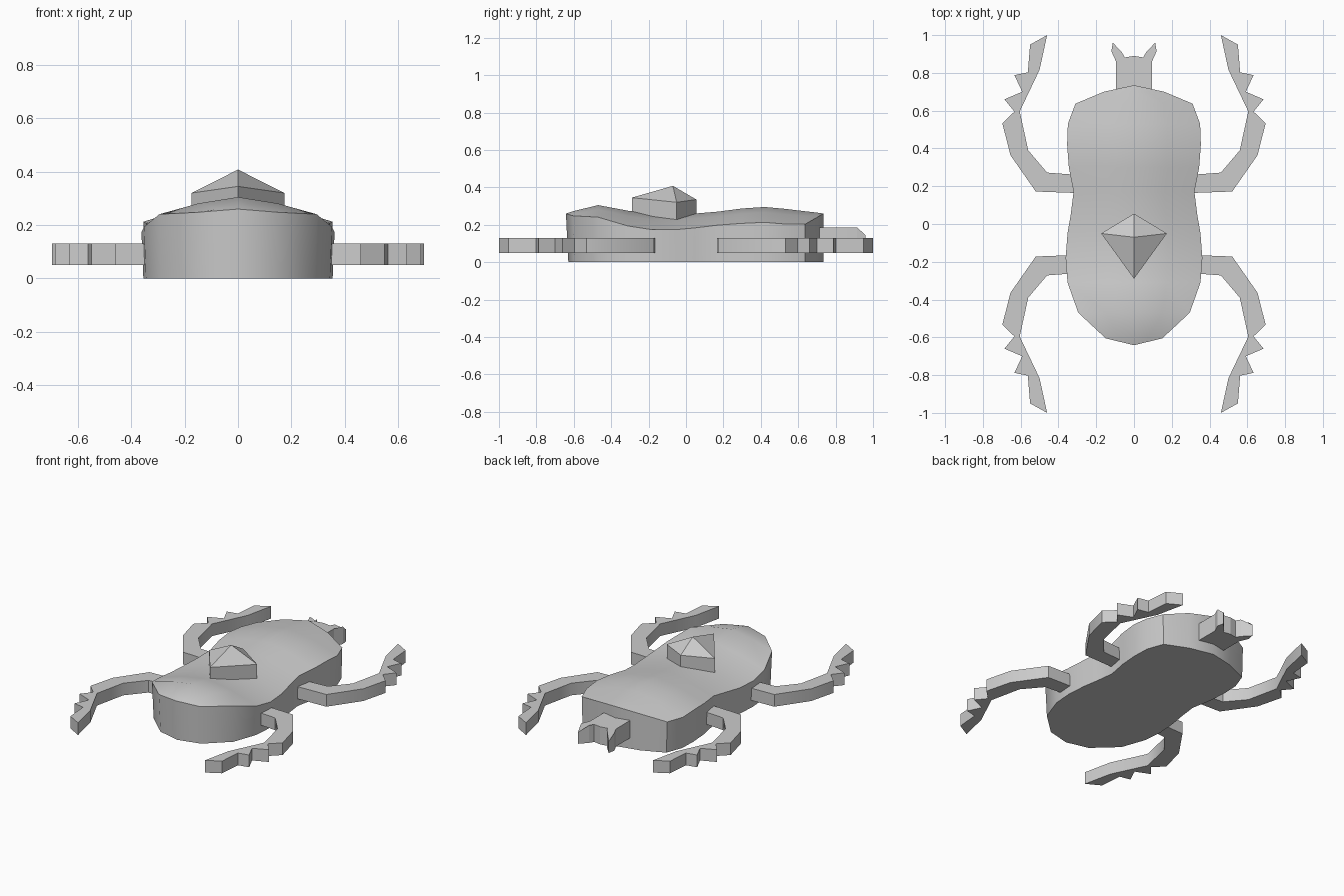
import bpy
import bmesh

if "Cube" in bpy.data.objects:
    bpy.data.objects.remove(bpy.data.objects["Cube"])


def finish(bm, name, smooth=None):
    bmesh.ops.remove_doubles(bm, verts=bm.verts, dist=0.0005)
    bmesh.ops.recalc_face_normals(bm, faces=bm.faces)
    mesh = bpy.data.meshes.new(name)
    bm.to_mesh(mesh)
    bm.free()
    ob = bpy.data.objects.new(name, mesh)
    bpy.context.collection.objects.link(ob)
    if smooth:
        bpy.ops.object.select_all(action='DESELECT')
        ob.select_set(True)
        bpy.context.view_layer.objects.active = ob
        bpy.ops.object.shade_smooth_by_angle(angle=smooth)
    return ob


def prism(name, outline, z0, z1, smooth=None):
    bm = bmesh.new()
    face = bm.faces.new([bm.verts.new((x, y, z0)) for x, y in outline])
    ext = bmesh.ops.extrude_face_region(bm, geom=[face])
    for v in ext['geom']:
        if isinstance(v, bmesh.types.BMVert):
            v.co.z = z1
    return finish(bm, name, smooth)


# Body: stations of y, half width, ridge height
stations = [
    (0.735, 0.0, 0.26), (0.70, 0.16, 0.265), (0.637, 0.31, 0.272),
    (0.53, 0.35, 0.285), (0.42, 0.354, 0.295), (0.30, 0.345, 0.287),
    (0.17, 0.32, 0.27), (0.05, 0.335, 0.26), (-0.05, 0.352, 0.256),
    (-0.18, 0.362, 0.258), (-0.31, 0.352, 0.275), (-0.47, 0.295, 0.305),
    (-0.605, 0.15, 0.272), (-0.642, 0.0, 0.26)]


def drop(x):
    x = abs(x)
    return 0.16 * x if x < 0.17 else 0.027 + 0.3 * (x - 0.17)


bm = bmesh.new()
rows = []
for y, w, z in stations:
    rows.append([bm.verts.new((w * f, y, z - drop(w * f)))
                 for f in (-1, -0.5, 0, 0.5, 1)])
for a, b in zip(rows, rows[1:]):
    for i in range(4):
        bm.faces.new((a[i], a[i + 1], b[i + 1], b[i]))
rim = [r[0] for r in rows] + [r[4] for r in reversed(rows[1:-1])]
# the end stations have no width, so merge each into a single tip
bmesh.ops.remove_doubles(bm, verts=bm.verts, dist=0.0005)
edges = [e for e in bm.edges if e.is_boundary]
ext = bmesh.ops.extrude_edge_only(bm, edges=edges)
for v in ext['geom']:
    if isinstance(v, bmesh.types.BMVert):
        v.co.x *= 0.98
        v.co.y *= 0.98 if v.co.y < 0 else 1.0
        v.co.z = 0
bottom = [e for e in ext['geom'] if isinstance(e, bmesh.types.BMEdge)]
bmesh.ops.contextual_create(bm, geom=bottom)
finish(bm, "body", 0.8)

# Head with two short horns
half = [(0.095, 0.65), (0.095, 0.86), (0.12, 0.915), (0.112, 0.96),
        (0.065, 0.91), (0.048, 0.882)]
outline = half + [(0, 0.89)] + [(-x, y) for x, y in reversed(half)]
head = prism("head", outline, 0.07, 0.185)
for v in head.data.vertices:
    if v.co.y > 0.93 and v.co.z > 0.1:
        v.co.z = 0.145

# Four toothed legs, mirrored both ways
leg = [(0.30, 0.164), (0.52, 0.172), (0.654, 0.364), (0.697, 0.533),
       (0.633, 0.595), (0.686, 0.66), (0.592, 0.70), (0.633, 0.788),
       (0.562, 0.803), (0.55, 0.95), (0.46, 1.0), (0.50, 0.816),
       (0.605, 0.596), (0.56, 0.39), (0.46, 0.272), (0.30, 0.26)]
for end, sy in (("head_end", 1), ("tail_end", -1)):
    for side, sx in (("right", 1), ("left", -1)):
        prism(f"{end}_leg_{side}", [(x * sx, y * sy) for x, y in leg],
              0.05, 0.13, 0.7)

# Pointed kite-shaped crest on the back
crest = [(0, 0.055, 0.335), (0.174, -0.05, 0.32),
         (0, -0.29, 0.345), (-0.174, -0.05, 0.32)]
bm = bmesh.new()
apex = bm.verts.new((0, -0.07, 0.408))
top = [bm.verts.new(p) for p in crest]
low = [bm.verts.new((x, y, 0.2)) for x, y, z in crest]
for i in range(4):
    j = (i + 1) % 4
    bm.faces.new((top[i], top[j], apex))
    bm.faces.new((low[i], low[j], top[j], top[i]))
bm.faces.new(low[::-1])
finish(bm, "back_crest")
